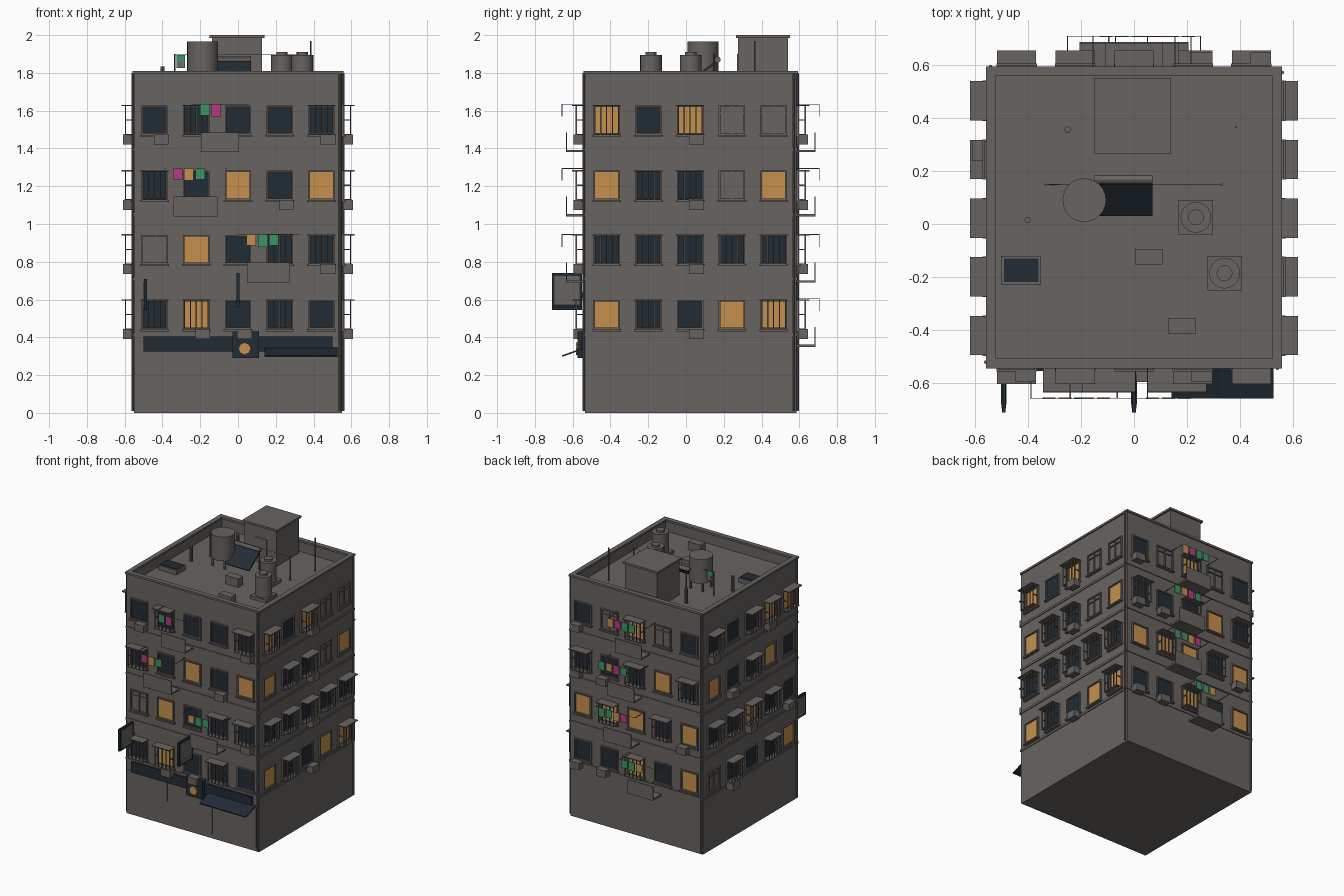
import bpy, bmesh, math
from mathutils import Matrix, Vector

if "Cube" in bpy.data.objects:
    bpy.data.objects.remove(bpy.data.objects["Cube"])

COL = {"concrete": (0.137, 0.125, 0.116), "dark_navy": (0.016, 0.025, 0.036),
       "lit_amber": (0.56, 0.28, 0.075), "cloth_green": (0.045, 0.30, 0.13),
       "cloth_magenta": (0.48, 0.04, 0.22)}
MATS = {}
for n, c in COL.items():
    m = bpy.data.materials.new(n)
    m.diffuse_color = (*c, 1)
    m.use_nodes = True
    m.node_tree.nodes["Principled BSDF"].inputs["Base Color"].default_value = m.diffuse_color
    MATS[n] = m
G, N, A = "concrete", "dark_navy", "lit_amber"
parts = {}


def bm_for(name, mat):
    return parts.setdefault((name, mat), bmesh.new())


def box(name, mat, c, s, rot=None):
    M = Matrix.Translation(c)
    if rot:
        M = M @ rot
    bmesh.ops.create_cube(bm_for(name, mat), size=1, matrix=M @ Matrix.Diagonal((*s, 1)))


def span(name, mat, x0, x1, y0, y1, z0, z1):
    box(name, mat, ((x0 + x1) / 2, (y0 + y1) / 2, (z0 + z1) / 2), (x1 - x0, y1 - y0, z1 - z0))


def cyl(name, mat, a, b, r, seg=12):
    a, b = Vector(a), Vector(b)
    d = b - a
    M = Matrix.Translation((a + b) / 2) @ d.to_track_quat('Z', 'Y').to_matrix().to_4x4()
    bmesh.ops.create_cone(bm_for(name, mat), cap_ends=True, segments=seg, radius1=r, radius2=r,
                          depth=d.length, matrix=M)


# box placed on a wall: u along wall, o outwards from wall, z up
WALL = {"front": (1, -1, -0.535), "back": (1, 1, 0.585), "right": (0, 1, 0.55), "left": (0, -1, -0.55)}


def fbox(face, name, mat, u0, u1, o0, o1, z0, z1):
    alongx, sgn, w = WALL[face]
    p, q = sorted((w + sgn * o0, w + sgn * o1))
    if alongx:
        span(name, mat, u0, u1, p, q, z0, z1)
    else:
        span(name, mat, p, q, u0, u1, z0, z1)


# main block, floor bands, parapet and coping
span("building_block", G, -0.55, 0.55, -0.535, 0.585, 0, 1.72)
for z in (0.415, 0.71, 1.05, 1.395, 1.72):
    span("floor_bands", G, -0.556, 0.556, -0.541, 0.591, z - 0.008, z + 0.008) if z < 1.7 else None
for name, e, t, z0, z1 in (("parapet", 0, 0.02, 1.72, 1.795), ("coping", 0.008, 0.036, 1.795, 1.81)):
    x, y0, y1 = 0.55 + e, -0.535 - e, 0.585 + e
    span(name, G, -x, x, y0, y0 + t, z0, z1)
    span(name, G, -x, x, y1 - t, y1, z0, z1)
    span(name, G, -x, -x + t, y0 + t, y1 - t, z0, z1)
    span(name, G, x - t, x, y0 + t, y1 - t, z0, z1)
# corner drain pipes
for x, y in ((-0.558, -0.52), (0.558, 0.57), (-0.54, 0.592), (0.54, -0.542)):
    cyl("drain_pipes", G, (x, y, 0.01), (x, y, 1.8), 0.007, 8)


def window(face, u, z, kind):
    w, h, f = 0.07, 0.078, 0.009
    glass = {"D": N, "B": N, "L": A, "C": A, "N": G}[kind]
    fbox(face, "window_glass", glass, u - w + f, u + w - f, -0.002, 0.003, z - h + f, z + h - f)
    for s in (-1, 1):
        a, b = sorted((s * w, s * (w - f)))
        fbox(face, "window_frames", G, u + a, u + b, 0, 0.012, z - h, z + h)
        a, b = sorted((s * h, s * (h - f)))
        fbox(face, "window_frames", G, u - w, u + w, 0, 0.012, z + a, z + b)
    fbox(face, "window_sills", G, u - w - 0.006, u + w + 0.006, 0, 0.02, z - h - 0.01, z - h)
    if kind == "N":   # closed shutters with a cross bar
        fbox(face, "window_frames", G, u - 0.004, u + 0.004, 0, 0.01, z - h, z + h)
        fbox(face, "window_frames", G, u - w, u + w, 0, 0.01, z + 0.035, z + 0.042)
    if kind in "BC":  # security cage with hood
        fbox(face, "window_hoods", G, u - 0.074, u + 0.074, 0, 0.068, z + h - 0.004, z + h + 0.003)
        fbox(face, "cage_bars", G, u - 0.066, u + 0.066, 0, 0.05, z - h, z - h + 0.005)
        for k in range(5):
            x = u + (k - 2) * 0.031
            fbox(face, "cage_bars", G, x - 0.003, x + 0.003, 0.043, 0.049, z - h, z + h)
        for s in (-0.063, 0.063):
            fbox(face, "cage_bars", G, u + s - 0.003, u + s + 0.003, 0, 0.049, z - 0.003, z + 0.003)


# window types per floor, lowest floor first, increasing x or y
# D dark, L lit, B dark caged, C lit caged, N shuttered
LAYOUT = {"front": ("BCDBD", "NLDBB", "BDLDL", "DBDDB"),
          "right": ("LBDLC", "BBBBB", "LBBNL", "CDCNN"),
          "back": ("LDCDD", "LBLCL", "BLBDB", "DNCND"),
          "left": ("LBDBN", "DBCBB", "DLBDL", "CCBDB")}
FLOORS = (0.52, 0.865, 1.205, 1.55)
for face, rows in LAYOUT.items():
    for z, row in zip(FLOORS, rows):
        for i, kind in enumerate(row):
            window(face, (i - 2) * 0.221 + (0 if WALL[face][0] else 0.022), z, kind)

# air conditioners as (column, floor) pairs
UNITS = {"front": ((0, 3), (4, 3), (3, 2), (4, 1), (1, 0), (2, 0)),
         "right": ((2, 0), (2, 1), (2, 2), (2, 3)),
         "back": ((4, 3), (4, 2), (3, 2), (0, 1), (4, 0), (3, 0)),
         "left": ((4, 3), (1, 3), (3, 2), (0, 1), (2, 1), (3, 0))}
for face, cells in UNITS.items():
    for i, k in cells:
        u = (i - 2) * 0.221 + (0.035 if WALL[face][0] else 0.056)
        z = FLOORS[k] - 0.103
        fbox(face, "air_conditioners", G, u - 0.039, u + 0.039, 0.008, 0.06, z - 0.027, z + 0.026)

# balconies with washing lines: face, centre, half width, floor z, cloth start, cloth count
BALC = (("front", -0.095, 0.1, 1.38, -0.2, 2), ("front", -0.225, 0.117, 1.04, -0.345, 3),
        ("front", 0.16, 0.112, 0.69, 0.045, 3), ("back", 0.0, 0.11, 1.38, -0.07, 4),
        ("back", 0.06, 0.11, 1.04, 0.0, 4), ("back", 0.09, 0.115, 0.69, 0.0, 4),
        ("back", -0.1, 0.105, 0.35, -0.13, 3))
CLOTH = ("cloth_green", "cloth_magenta", A, "cloth_green", "cloth_magenta")
for n, (face, u, w, z, c0, cnt) in enumerate(BALC):
    d = 0.1
    fbox(face, "balcony_floors", G, u - w, u + w, 0, d, z, z + 0.012)
    fbox(face, "balcony_fronts", G, u - w, u + w, d - 0.006, d, z, z + 0.105)
    fbox(face, "washing_wires", G, u - w - 0.05, u + w + 0.05, 0.12, 0.122, z + 0.253, z + 0.255)
    for s in (-1, 1):
        x = u + s * (w + 0.045)
        fbox(face, "wire_brackets", G, x - 0.002, x + 0.002, 0, 0.122, z + 0.252, z + 0.256)
    for k in range(cnt):
        x = c0 + k * 0.06
        fbox(face, "laundry", CLOTH[(k + n) % 4], x, x + 0.05, 0.119, 0.123,
             z + 0.195 - 0.006 * (k % 2), z + 0.254)

# shop front: shutters, fascia, centre plaque, awning
for x0, x1, z0 in ((-0.54, -0.21, 0.18), (-0.17, 0.165, 0.035), (0.2, 0.53, 0.035)):
    fbox("front", "shop_shutters", G, x0, x1, 0, 0.006, z0, 0.33)
fbox("front", "shop_fascia", N, -0.5, 0.5, 0, 0.018, 0.325, 0.405)
fbox("front", "centre_plaque", N, -0.03, 0.11, 0, 0.04, 0.29, 0.43)
cyl("plaque_lamp", A, (0.035, -0.572, 0.34), (0.035, -0.583, 0.34), 0.033, 8)
box("awning", N, (0.333, -0.597, 0.322), (0.385, 0.125, 0.008), Matrix.Rotation(math.radians(20), 4, 'X'))
# projecting signs
for x, z0, z1, c in ((-0.49, 0.545, 0.71, "cloth_green"), (0, 0.56, 0.74, G)):
    span("projecting_signs", N, x - 0.007, x + 0.007, -0.71, -0.55, z0, z1)
    span("sign_faces", G, x - 0.009, x + 0.009, -0.695, -0.565, z0 + 0.015, z1 - 0.015)
    span("sign_stripes", c, x - 0.0105, x + 0.0105, -0.68, -0.59, z0 + 0.022, z0 + 0.04)
    span("sign_brackets", N, x - 0.004, x + 0.004, -0.55, -0.535, z0 + 0.06, z0 + 0.08)

# stair house with cap and door
span("stair_house", G, -0.138, 0.128, 0.275, 0.54, 1.72, 1.985)
span("stair_house_cap", G, -0.15, 0.14, 0.265, 0.55, 1.985, 2.0)
span("stair_door", G, -0.05, 0.05, 0.269, 0.275, 1.72, 1.9)
# large tank on legs, two small tanks on plinths
cyl("large_tank", G, (-0.187, 0.09, 1.785), (-0.187, 0.09, 1.965), 0.082, 24)
for sx in (-0.05, 0.05):
    for sy in (-0.05, 0.05):
        cyl("tank_legs", G, (-0.187 + sx, 0.09 + sy, 1.72), (-0.187 + sx, 0.09 + sy, 1.79), 0.008, 6)
for x, y in ((0.233, 0.025), (0.341, -0.185)):
    span("tank_plinths", G, x - 0.065, x + 0.065, y - 0.065, y + 0.065, 1.72, 1.745)
    cyl("small_tanks", G, (x, y, 1.745), (x, y, 1.895), 0.058, 20)
    cyl("tank_lids", G, (x, y, 1.895), (x, y, 1.91), 0.03, 16)
# solar heater: tilted panel, supports and tube
box("solar_panel", N, (-0.03, 0.095, 1.81), (0.2, 0.155, 0.01), Matrix.Rotation(math.radians(37), 4, 'X'))
cyl("solar_tube", G, (-0.15, 0.167, 1.87), (0.07, 0.167, 1.87), 0.016, 12)
for x in (-0.12, 0.06):
    cyl("solar_supports", G, (x, 0.167, 1.72), (x, 0.167, 1.87), 0.005, 6)
# skylight and rooftop units
span("skylight_curb", G, -0.5, -0.35, -0.228, -0.12, 1.72, 1.755)
span("skylight_glass", N, -0.49, -0.36, -0.218, -0.13, 1.755, 1.76)
span("roof_units", G, 0.003, 0.108, -0.152, -0.095, 1.72, 1.785)
span("roof_units", G, 0.128, 0.233, -0.413, -0.356, 1.72, 1.78)
# vents, antenna and roof washing line
cyl("roof_vents", G, (-0.25, 0.355, 1.72), (-0.25, 0.355, 1.83), 0.012, 10)
cyl("roof_vents", G, (-0.4, 0.015, 1.72), (-0.4, 0.015, 1.835), 0.012, 10)
cyl("antenna_mast", G, (0.385, 0.365, 1.72), (0.385, 0.365, 1.97), 0.004, 6)
cyl("roof_line", G, (-0.335, 0.148, 1.895), (0.33, 0.148, 1.895), 0.0015, 5)
for x in (-0.335, 0.33):
    cyl("roof_line_posts", G, (x, 0.148, 1.72), (x, 0.148, 1.9), 0.005, 6)
span("roof_laundry", "cloth_green", -0.325, -0.28, 0.146, 0.15, 1.825, 1.895)
span("roof_laundry", "cloth_magenta", -0.315, -0.297, 0.145, 0.151, 1.835, 1.86)

# turn the collected meshes into objects
SMOOTH = ("tank", "tube", "vents", "pipes")
for (name, mat), bm in parts.items():
    me = bpy.data.meshes.new(name)
    bm.to_mesh(me)
    bm.free()
    me.materials.append(MATS[mat])
    ob = bpy.data.objects.new(name, me)
    bpy.context.collection.objects.link(ob)
    if any(s in name for s in SMOOTH):
        bpy.ops.object.select_all(action='DESELECT')
        ob.select_set(True)
        bpy.context.view_layer.objects.active = ob
        bpy.ops.object.shade_smooth_by_angle()
